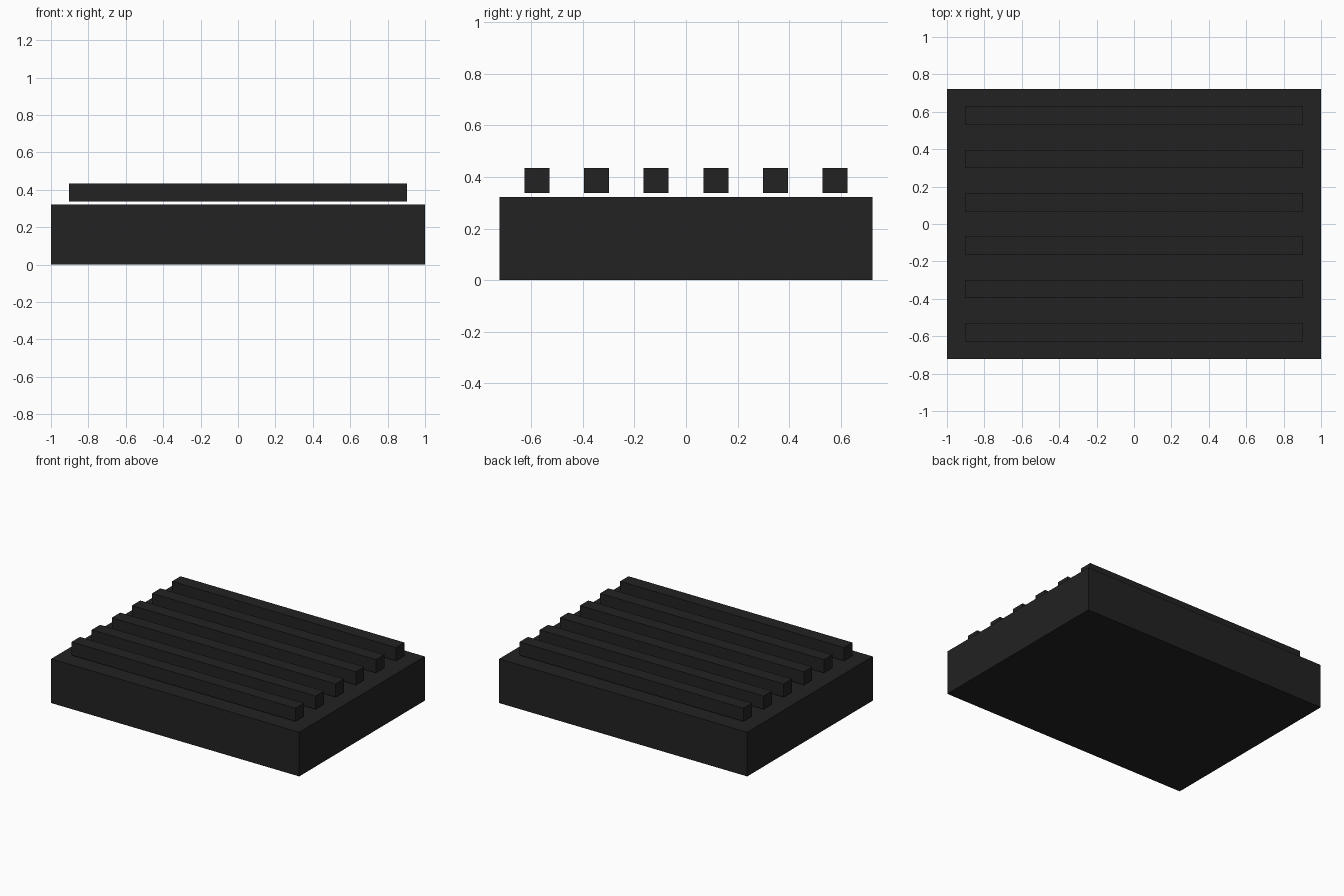
import bpy

cube = bpy.data.objects.get("Cube")
if cube:
    bpy.data.objects.remove(cube, do_unlink=True)

# Single matte black finish
black = bpy.data.materials.new("matte_black")
black.use_nodes = True
colour = (0.016, 0.016, 0.016, 1)
black.diffuse_color = colour
bsdf = next(n for n in black.node_tree.nodes if n.type == 'BSDF_PRINCIPLED')
bsdf.inputs["Base Color"].default_value = colour


def box(name, size, centre):
    bpy.ops.mesh.primitive_cube_add(size=1, location=centre)
    obj = bpy.context.object
    obj.name = name
    obj.scale = size
    bpy.ops.object.transform_apply(location=False, rotation=False, scale=True)
    obj.data.materials.append(black)
    return obj


# Solid block
BASE_TOP = 0.322
box("base_block", (2, 1.446, BASE_TOP), (0, 0, BASE_TOP / 2))

# Row of bars hovering just above the block
COUNT, PITCH, THICK, GAP = 6, 0.2315, 0.0965, 0.016
for i in range(COUNT):
    y = (i - (COUNT - 1) / 2) * PITCH
    box(f"bar_{i + 1}", (1.806, THICK, THICK), (0, y, BASE_TOP + GAP + THICK / 2))
